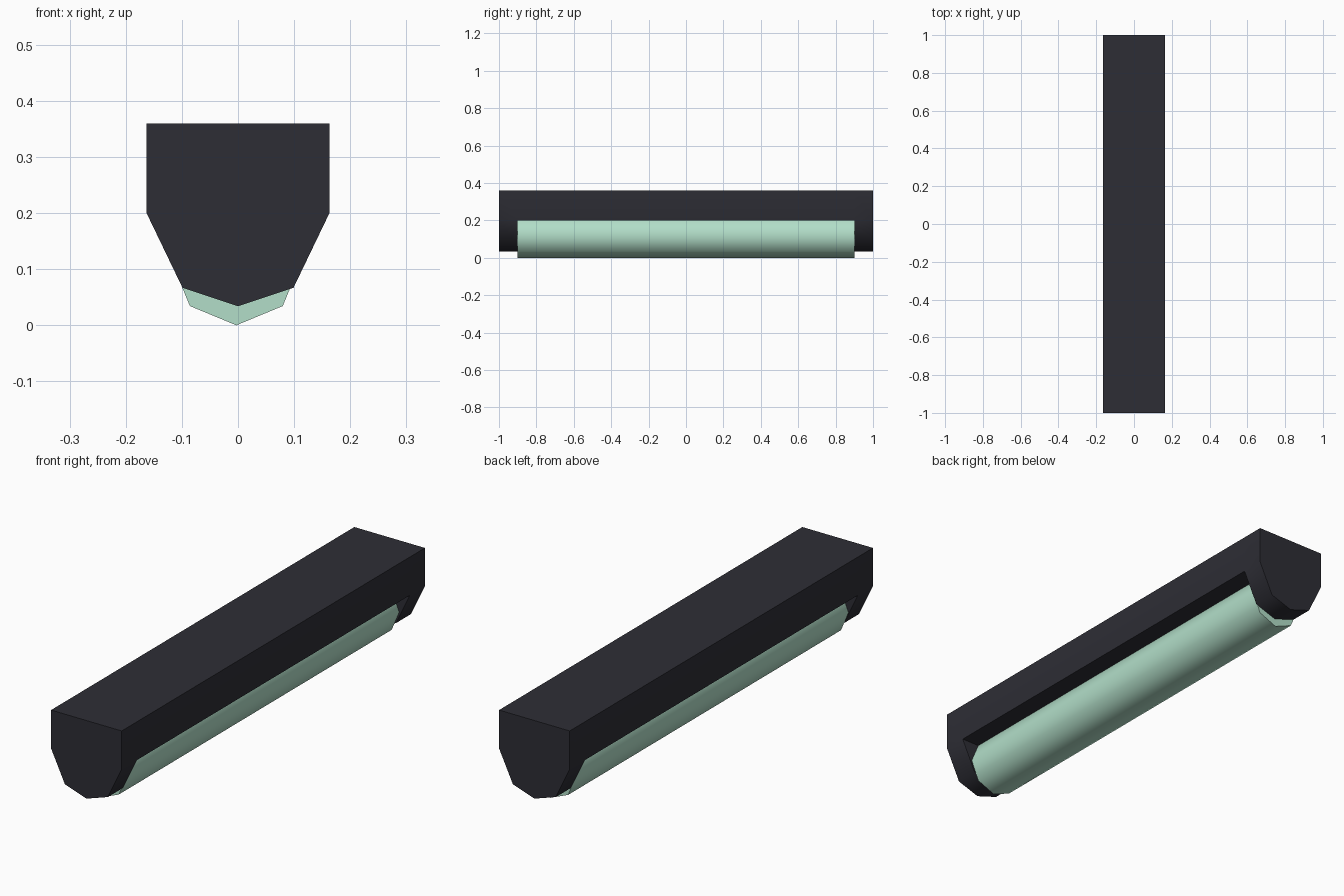
import bpy, bmesh, math

if "Cube" in bpy.data.objects:
    bpy.data.objects.remove(bpy.data.objects["Cube"])


def material(name, rgb):
    m = bpy.data.materials.new(name)
    m.diffuse_color = (*rgb, 1)
    m.use_nodes = True
    m.node_tree.nodes["Principled BSDF"].inputs["Base Color"].default_value = m.diffuse_color
    return m


def finish(name, bm, mat):
    bmesh.ops.recalc_face_normals(bm, faces=bm.faces)
    me = bpy.data.meshes.new(name)
    bm.to_mesh(me)
    bm.free()
    me.materials.append(mat)
    ob = bpy.data.objects.new(name, me)
    bpy.context.collection.objects.link(ob)
    bpy.ops.object.select_all(action='DESELECT')
    ob.select_set(True)
    bpy.context.view_layer.objects.active = ob
    bpy.ops.object.shade_smooth_by_angle(angle=math.radians(50))
    return ob


dark = material("dark grey", (0.027, 0.027, 0.036))
green = material("pale green", (0.445, 0.73, 0.58))

# Housing: one profile along y, with the lower part only at the two end caps
profile = [(-0.163, 0.2), (-0.163, 0.36), (0.163, 0.36), (0.163, 0.2),
           (0.099, 0.067), (0, 0.034), (-0.099, 0.067)]
bm = bmesh.new()
rings = [[bm.verts.new((x, y, z)) for x, z in profile] for y in (-1, -0.9, 0.9, 1)]
for i, (a, b) in enumerate(zip(rings, rings[1:])):
    middle = i == 1
    n = 4 if middle else 7          # middle span is a plain box with an underside
    for j in range(n):
        k = (j + 1) % n
        bm.faces.new((a[j], a[k], b[k], b[j]))
for ring in (rings[0], rings[3]):   # outer ends
    bm.faces.new(ring)
for ring in rings[1:3]:             # inner faces of the end caps
    bm.faces.new(ring[3:] + ring[:1])
finish("lamp_housing", bm, dark)

# Eight-sided light tube between the end caps
R = 0.117
bm = bmesh.new()
ends = []
for y in (-0.9, 0.9):
    ends.append([bm.verts.new((-0.003 + R * math.sin(t * math.pi / 4), y,
                               R - R * math.cos(t * math.pi / 4))) for t in range(8)])
    bm.faces.new(ends[-1])
for j in range(8):
    k = (j + 1) % 8
    bm.faces.new((ends[0][j], ends[0][k], ends[1][k], ends[1][j]))
finish("light_tube", bm, green)
